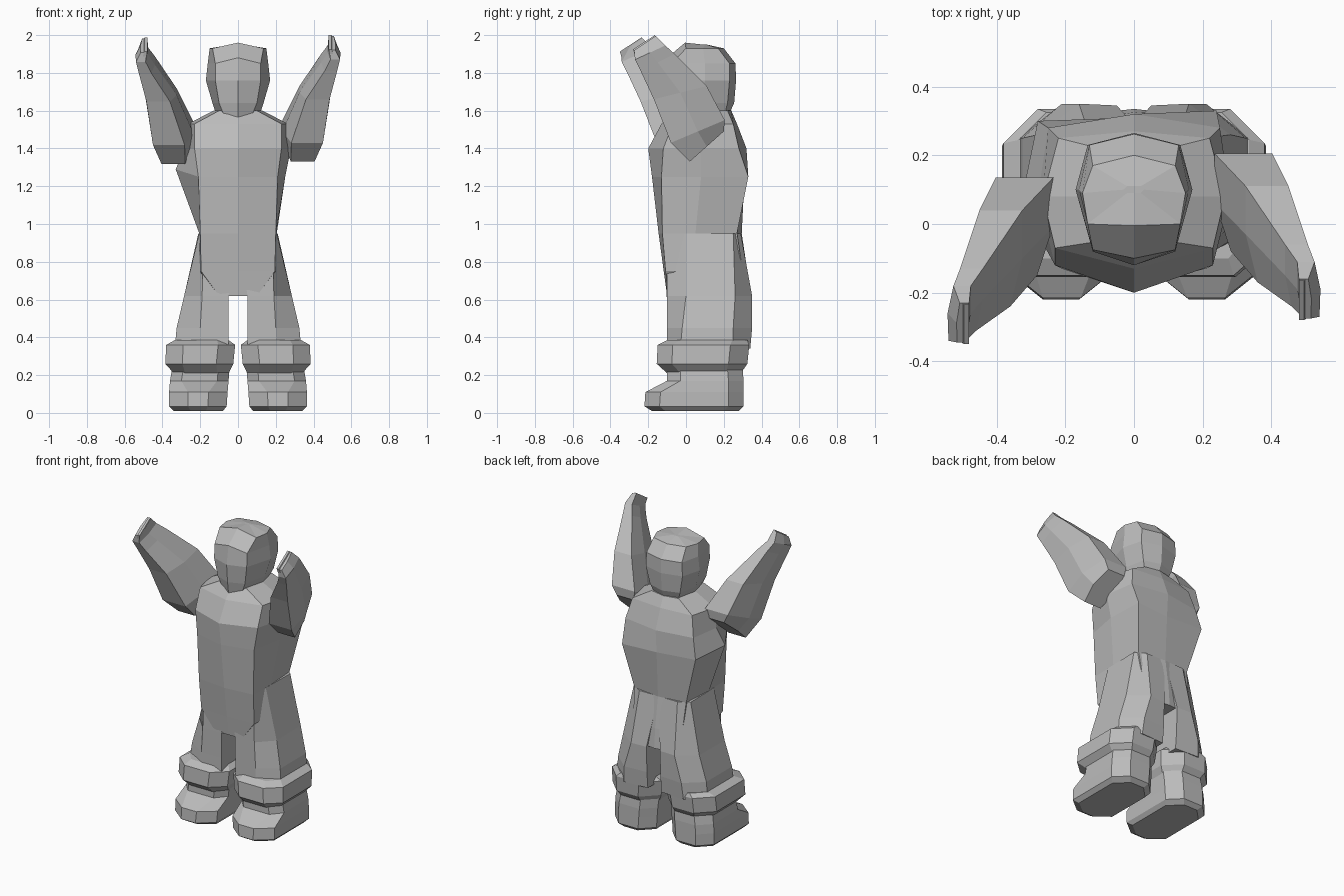
import bpy
import bmesh
from mathutils import Vector

cube = bpy.data.objects.get("Cube")
if cube:
    bpy.data.objects.remove(cube, do_unlink=True)

mat = bpy.data.materials.new("plain grey")
mat.use_nodes = True
GREY = (0.5, 0.5, 0.5, 1)
mat.diffuse_color = GREY
mat.node_tree.nodes["Principled BSDF"].inputs["Base Color"].default_value = GREY


def loft(name, rings, flip=False, shift=(0, 0, 0)):
    """Skin equal-length rings, cap both ends; flip mirrors across x."""
    n = len(rings[0])
    side = -1 if flip else 1
    bm = bmesh.new()
    loops = [[bm.verts.new(Vector((x * side, y, z)) + Vector(shift)) for x, y, z in r]
             for r in rings]
    bm.faces.new(loops[0])
    bm.faces.new(loops[-1])
    for low, high in zip(loops, loops[1:]):
        for i in range(n):
            j = (i + 1) % n
            bm.faces.new((low[i], low[j], high[j], high[i]))
    bmesh.ops.recalc_face_normals(bm, faces=bm.faces)
    mesh = bpy.data.meshes.new(name)
    bm.to_mesh(mesh)
    bm.free()
    mesh.materials.append(mat)
    obj = bpy.data.objects.new(name, mesh)
    bpy.context.collection.objects.link(obj)
    return obj


def mirrored(z, half):
    """Close a half outline (front centre to back centre) across x."""
    return [(x, y, z) for x, y in half] + [(-x, y, z) for x, y in half[-2:0:-1]]


def at(z, outline):
    return [(x, y, z) for x, y in outline]


def slab(z, x0, x1, y0, y1, fx=0.06, fy=0.07, bx=0.08, by=0.08):
    """Rectangle with cut corners, front and back cut separately."""
    return at(z, [(x0 + fx, y0), (x1 - fx, y0), (x1, y0 + fy), (x1, y1 - by),
                  (x1 - bx, y1), (x0 + bx, y1), (x0, y1 - by), (x0, y0 + fy)])


# Torso with a ridged chest and a front panel running down to the crotch
torso = loft("torso", [
    mirrored(0.62, [(0, -.1), (.1, -.1), (.16, .05), (.14, .32), (0, .335)]),
    mirrored(0.75, [(0, -.118), (.195, -.108), (.21, .05), (.18, .3), (0, .325)]),
    mirrored(0.95, [(0, -.145), (.2, -.125), (.205, .05), (.19, .27), (0, .295)]),
    mirrored(1.25, [(0, -.18), (.21, -.13), (.25, .08), (.24, .33), (0, .31)]),
    mirrored(1.40, [(0, -.2), (.23, -.12), (.28, .08), (.25, .28), (0, .32)]),
    mirrored(1.53, [(0, -.13), (.23, -.07), (.265, .08), (.22, .25), (0, .27)]),
    mirrored(1.60, [(0, -.07), (.1, -.05), (.13, .08), (.1, .22), (0, .24)]),
])
# Raised right side pulls the flank outward
for v in torso.data.vertices:
    if abs(v.co.z - 1.25) < .01 and v.co.x < -.22:
        v.co = (-.33, .06, 1.29) if v.co.y < .2 else (-.28, .3, 1.27)

# Head: faceted, with a peaked brow and a narrow chin
head = loft("head", [
    mirrored(1.565, [(0, -.1), (.07, -.06), (.11, .08), (.08, .2), (0, .22)]),
    mirrored(1.64, [(0, -.11), (.1, -.07), (.135, .09), (.11, .22), (0, .255)]),
    mirrored(1.76, [(0, -.12), (.12, -.08), (.17, .1), (.135, .23), (0, .265)]),
    mirrored(1.85, [(0, -.1), (.12, -.075), (.16, .1), (.13, .23), (0, .262)]),
    mirrored(1.93, [(0, -.005), (.135, 0), (.15, .09), (.12, .17), (0, .2)]),
    mirrored(1.95, [(0, .09), (.02, .09), (.03, .1), (.02, .11), (0, .11)]),
])
for v in head.data.vertices:
    if abs(v.co.x) < .001 and v.co.y < .05 and v.co.z > 1.8:
        v.co.z += .03

# Arm stations: back edge y, z; front edge y, z; inner x; outer x
ARM = [
    (.20, 1.49, .02, 1.33, .245, .405),
    (.205, 1.55, -.08, 1.43, .235, .45),
    (.11, 1.73, -.17, 1.66, .325, .485),
    (-.06, 1.90, -.24, 1.81, .44, .525),
    (-.11, 1.945, -.27, 1.87, .475, .54),
    (-.16, 1.995, -.275, 1.92, .48, .515),
]


def arm_ring(s):
    yb, zb, yf, zf, xi, xo = s
    t = (xo - xi) * .22
    ym, zm = (yb + yf) / 2, (zb + zf) / 2
    return [(xi, yb, zb), (xo - t, yb, zb), (xo + t * .2, ym, zm),
            (xo, yf, zf), (xi + t, yf, zf), (xi, ym, zm)]


for side, flip in (("left", False), ("right", True)):
    # Raised arm; the right one reaches further forward
    reach = (0, -.07, -.012) if flip else (0, 0, 0)
    loft(side + "_arm", [arm_ring(s) for s in ARM], flip, reach)

    # Thin finger ridge along the fingertips
    loft(side + "_fingers", [
        [(.49, -.14, 1.96), (.515, -.14, 1.96), (.515, -.265, 1.87), (.49, -.265, 1.87)],
        [(.48, -.165, 2.0), (.495, -.165, 2.0), (.495, -.28, 1.925), (.48, -.28, 1.925)],
    ], flip, reach)

    # Wide trouser leg, flush with the torso at the crotch
    loft(side + "_leg", [
        at(.34, [(.05, -.1), (.2, -.1), (.335, -.03), (.335, .25), (.22, .34), (.05, .33)]),
        at(.45, [(.05, -.1), (.2, -.1), (.325, -.02), (.325, .25), (.21, .35), (.05, .34)]),
        at(.62, [(.05, -.102), (.19, -.1), (.285, .0), (.28, .26), (.16, .35), (.05, .345)]),
        at(.95, [(0, -.1), (.18, -.1), (.205, 0), (.21, .25), (.14, .29), (0, .29)]),
    ], flip)

    # Turned cuff
    loft(side + "_cuff", [
        slab(.21, .05, .34, -.1, .29),
        slab(.26, .025, .385, -.155, .325, .09, .08, .1, .1),
        slab(.36, .015, .38, -.15, .335, .09, .08, .1, .1),
        slab(.385, .05, .335, -.1, .325),
    ], flip)

    # Boot with stepped toe
    loft(side + "_boot", [
        slab(.01, .08, .34, -.18, .28, .09, .07),
        slab(.035, .06, .365, -.22, .305, .1, .08),
        slab(.11, .055, .365, -.215, .305, .1, .08),
        slab(.17, .05, .36, -.1, .305),
        slab(.23, .045, .35, -.1, .3),
    ], flip)
